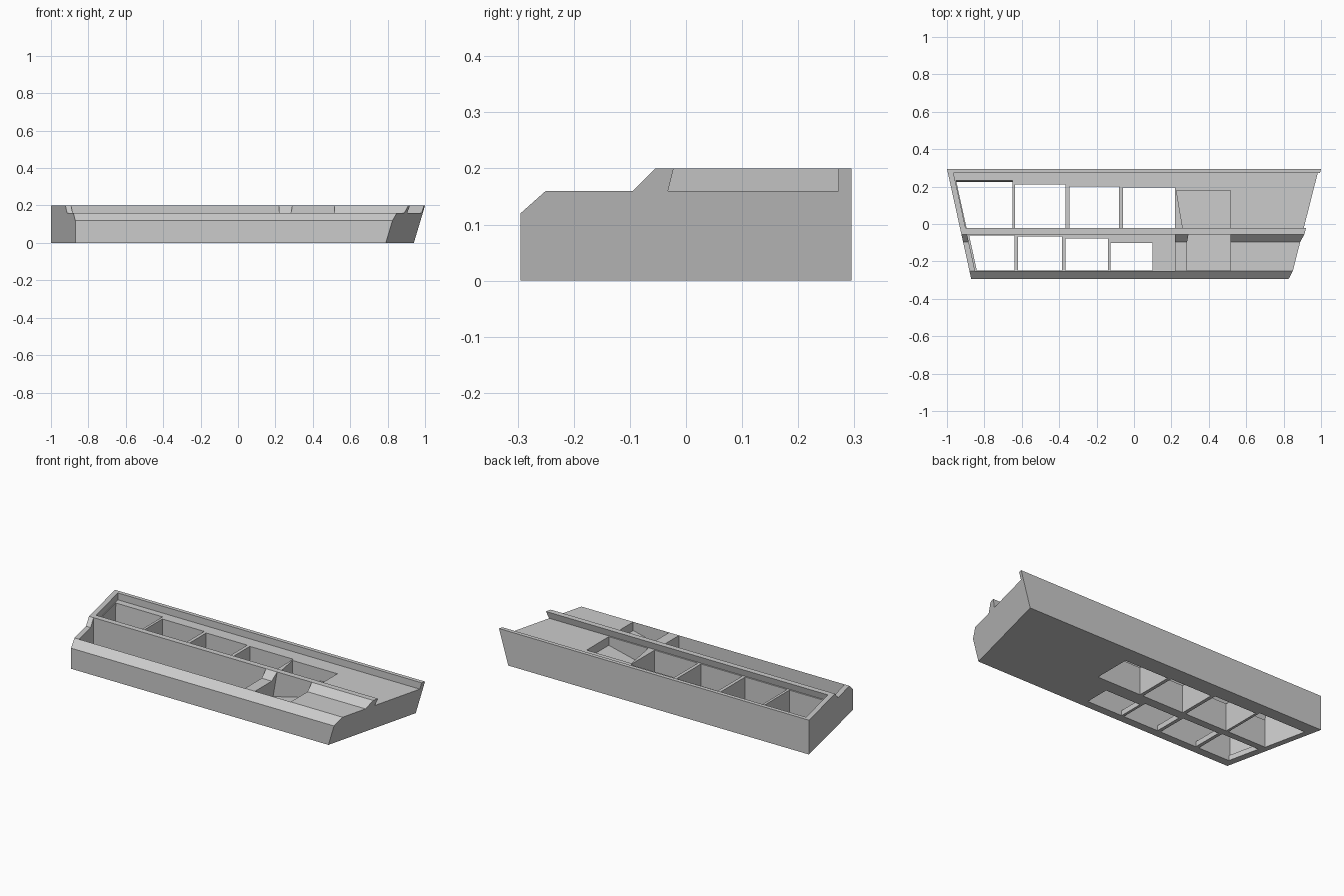
import bpy
import bmesh

cube = bpy.data.objects.get("Cube")
if cube:
    bpy.data.objects.remove(cube, do_unlink=True)

grey = bpy.data.materials.new("plain_grey")
grey.use_nodes = True
colour = (0.6, 0.6, 0.6, 1)
grey.diffuse_color = colour
grey.node_tree.nodes["Principled BSDF"].inputs["Base Color"].default_value = colour


def left_end(inset):
    """Slanted, upright left end, moved inward by the inset."""
    return lambda y, z: -0.935 - 0.22 * y + inset


def right_end(y, z):
    """Right end, slanted in plan and leaning outward."""
    return 0.94 + 0.3 * z + 0.254 * (y - 0.295)


def at(x):
    return lambda y, z: x


def prism(name, profile, x0, x1):
    """Run a (y, z) profile between two end surfaces."""
    bm = bmesh.new()
    ends = [[bm.verts.new((f(y, z), y, z)) for y, z in profile] for f in (x0, x1)]
    bm.faces.new(ends[0])
    bm.faces.new(ends[1])
    n = len(profile)
    for i in range(n):
        j = (i + 1) % n
        bm.faces.new((ends[0][i], ends[0][j], ends[1][j], ends[1][i]))
    bmesh.ops.recalc_face_normals(bm, faces=bm.faces)
    mesh = bpy.data.meshes.new(name)
    bm.to_mesh(mesh)
    bm.free()
    mesh.materials.append(grey)
    obj = bpy.data.objects.new(name, mesh)
    bpy.context.collection.objects.link(obj)
    return obj


def box(y0, y1, z0, z1):
    return [(y0, z0), (y1, z0), (y1, z1), (y0, z1)]


def cut(cutter):
    cutter.hide_render = True
    mod = tray.modifiers.new("cut", "BOOLEAN")
    mod.operation = "DIFFERENCE"
    mod.solver = "EXACT"
    mod.object = cutter
    bpy.context.view_layer.objects.active = tray
    bpy.ops.object.modifier_apply(modifier=mod.name)
    bpy.data.objects.remove(cutter, do_unlink=True)


# Stepped body with slanted ends
tray = prism("coin_tray",
             [(-0.295, 0), (-0.295, 0.12), (-0.25, 0.16), (-0.095, 0.16),
              (-0.055, 0.2), (0.295, 0.2), (0.295, 0)],
             left_end(0), right_end)

# Back channel, open at the right end
cut(prism("back_channel", [(-0.032, 0.16), (0.272, 0.16), (0.272, 0.24), (-0.012, 0.24)],
          left_end(0.03), at(1.2)))

# Four back wells through the floor; the first has a sloping back
back_wells = [(None, -0.65, 0.222), (-0.635, -0.365, 0.21),
              (-0.345, -0.08, 0.2), (-0.06, 0.22, 0.195)]
for x0, x1, y1 in back_wells:
    lean = 0.012 if x0 is None else 0
    cut(prism("back_well", [(-0.024, -0.05), (y1, -0.05), (y1 + lean, 0.18), (-0.024, 0.18)],
              left_end(0.035) if x0 is None else at(x0), at(x1)))

# Front trough with a thin floor, then its four openings
cut(prism("front_trough", box(-0.25, -0.055, 0.03, 0.3), left_end(0.03), at(0.22)))
front_wells = [(None, -0.64, -0.062), (-0.62, -0.385, -0.068),
               (-0.365, -0.14, -0.078), (-0.125, 0.1, -0.102)]
for x0, x1, y1 in front_wells:
    cut(prism("front_well", box(-0.248, y1, -0.05, 0.08),
              left_end(0.04) if x0 is None else at(x0), at(x1)))

# Shallow sloping pockets beside the wells
for name, y0, y1, top, left in (
        ("back_pocket", -0.024, 0.18, 0.18, lambda y, z: 0.257 - 0.17 * y),
        ("front_pocket", -0.249, -0.055, 0.3, lambda y, z: 0.265 + 0.3 * max(0, z - 0.155))):
    pocket = prism(name, box(y0, y1, 0.05, top), left, at(0.515))
    for v in pocket.data.vertices:
        if v.co.z < 0.06 and v.co.x > 0.5:
            v.co.z = 0.11
    cut(pocket)
